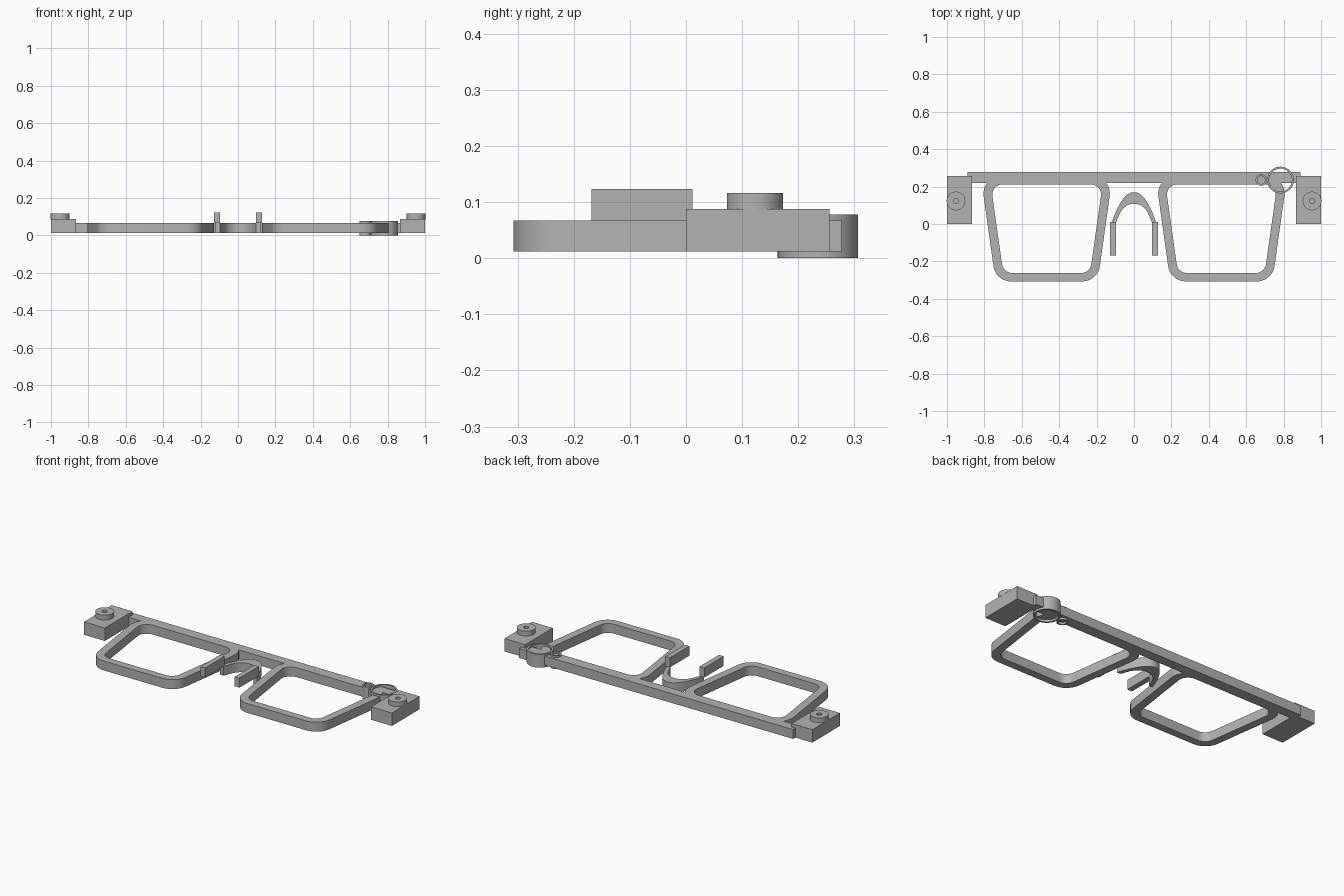
import bpy, bmesh, math
from mathutils import Vector

cube = bpy.data.objects.get("Cube")
if cube:
    bpy.data.objects.remove(cube, do_unlink=True)

# One plain grey for the whole frame
grey = bpy.data.materials.new("frame grey")
grey.use_nodes = True
grey.diffuse_color = (0.45, 0.45, 0.45, 1)
grey.node_tree.nodes["Principled BSDF"].inputs["Base Color"].default_value = (0.45, 0.45, 0.45, 1)

BASE, TOP = 0.012, 0.067


def finish(name, bm):
    bmesh.ops.recalc_face_normals(bm, faces=bm.faces)
    mesh = bpy.data.meshes.new(name)
    bm.to_mesh(mesh)
    bm.free()
    mesh.materials.append(grey)
    obj = bpy.data.objects.new(name, mesh)
    bpy.context.collection.objects.link(obj)
    bpy.ops.object.select_all(action='DESELECT')
    obj.select_set(True)
    bpy.context.view_layer.objects.active = obj
    bpy.ops.object.shade_smooth_by_angle(angle=math.radians(30))
    return obj


def box(name, x0, x1, y0, y1, z0, z1):
    bm = bmesh.new()
    bmesh.ops.create_cube(bm, size=1)
    for v in bm.verts:
        v.co = ((x0 + x1) / 2 + v.co.x * (x1 - x0),
                (y0 + y1) / 2 + v.co.y * (y1 - y0),
                (z0 + z1) / 2 + v.co.z * (z1 - z0))
    return finish(name, bm)


def band(name, outer, inner, z0, z1, closed=True):
    """Solid between two matching outlines, raised from z0 to z1."""
    bm = bmesh.new()
    rows = [[bm.verts.new((p[0], p[1], z)) for p in line]
            for line, z in ((outer, z0), (outer, z1), (inner, z1), (inner, z0))]
    n = len(outer)
    for i in range(n if closed else n - 1):
        j = (i + 1) % n
        for k in range(4):
            a, b = rows[k], rows[(k + 1) % 4]
            bm.faces.new((a[i], a[j], b[j], b[i]))
    if not closed:
        for end in (0, n - 1):
            bm.faces.new([row[end] for row in rows])
    return finish(name, bm)


def circle(x, y, r, n=48):
    return [(x + r * math.cos(math.tau * i / n), y + r * math.sin(math.tau * i / n)) for i in range(n)]


def rounded(corners, radius, steps=10):
    """Convex outline with a circular fillet at every corner."""
    pts = [Vector(c) for c in corners]
    out = []
    for i, p in enumerate(pts):
        a = (pts[i - 1] - p).normalized()
        b = (pts[(i + 1) % len(pts)] - p).normalized()
        half = a.angle(b) / 2
        centre = p + (a + b).normalized() * radius / math.sin(half)
        start = p + a * radius / math.tan(half) - centre
        end = p + b * radius / math.tan(half) - centre
        sweep = math.pi - 2 * half
        for s in range(steps + 1):
            t = s / steps
            d = (start * math.sin((1 - t) * sweep) + end * math.sin(t * sweep)) / math.sin(sweep)
            out.append(centre + d)
    return out


def trapezoid(cx, top_half, top_y, low_half, low_y):
    return [(cx - top_half, top_y), (cx - low_half, low_y),
            (cx + low_half, low_y), (cx + top_half, top_y)]


def smooth_path(points, steps=6):
    """Catmull-Rom curve through a few points."""
    p = [Vector(q) for q in points]
    p = [2 * p[0] - p[1]] + p + [2 * p[-1] - p[-2]]
    out = []
    for i in range(1, len(p) - 2):
        a, b, c, d = p[i - 1:i + 3]
        for s in range(steps):
            t = s / steps
            out.append(0.5 * (2 * b + (c - a) * t + (2 * a - 5 * b + 4 * c - d) * t * t
                              + (3 * b - a - 3 * c + d) * t ** 3))
    return out + [p[-2]]


# Brow bar across the whole frame
box("brow_bar", -0.89, 0.89, 0.22, 0.277, BASE, TOP)

for side, s in (("left", 1), ("right", -1)):
    # Lens rim with rounded corners
    cx = s * 0.467
    band(side + "_lens_rim",
         rounded(trapezoid(cx, 0.352, 0.257, 0.273, -0.307), 0.095),
         rounded(trapezoid(cx, 0.299, 0.212, 0.232, -0.262), 0.055), BASE, TOP)
    # Hinge block and its pierced boss
    x0, x1 = sorted((s * 0.865, s))
    box(side + "_hinge_block", x0, x1, 0, 0.256, BASE, 0.088)
    band(side + "_hinge_boss", circle(s * 0.952, 0.123, 0.05),
         circle(s * 0.952, 0.123, 0.014), 0.086, 0.116)
    # Nose pad
    x0, x1 = sorted((s * 0.096, s * 0.127))
    box(side + "_nose_pad", x0, x1, -0.168, 0.012, TOP, 0.123)


# Tapered nose arch
def mirrored(points):
    return [(-x, y) for x, y in points] + [(x, y) for x, y in reversed(points[:-1])]


outer = [(0.12, 0.005), (0.088, 0.085), (0.045, 0.15), (0, 0.17)]
inner = [(0.097, 0.005), (0.068, 0.07), (0.035, 0.1), (0, 0.108)]
band("nose_arch", smooth_path(mirrored(outer)), smooth_path(mirrored(inner)), BASE, TOP, closed=False)

# Open round housings on the left end of the bar
band("large_round_housing", circle(0.783, 0.235, 0.0715), circle(0.783, 0.235, 0.061), 0, 0.078)
band("small_round_housing", circle(0.68, 0.235, 0.03), circle(0.68, 0.235, 0.021), 0, 0.078)
